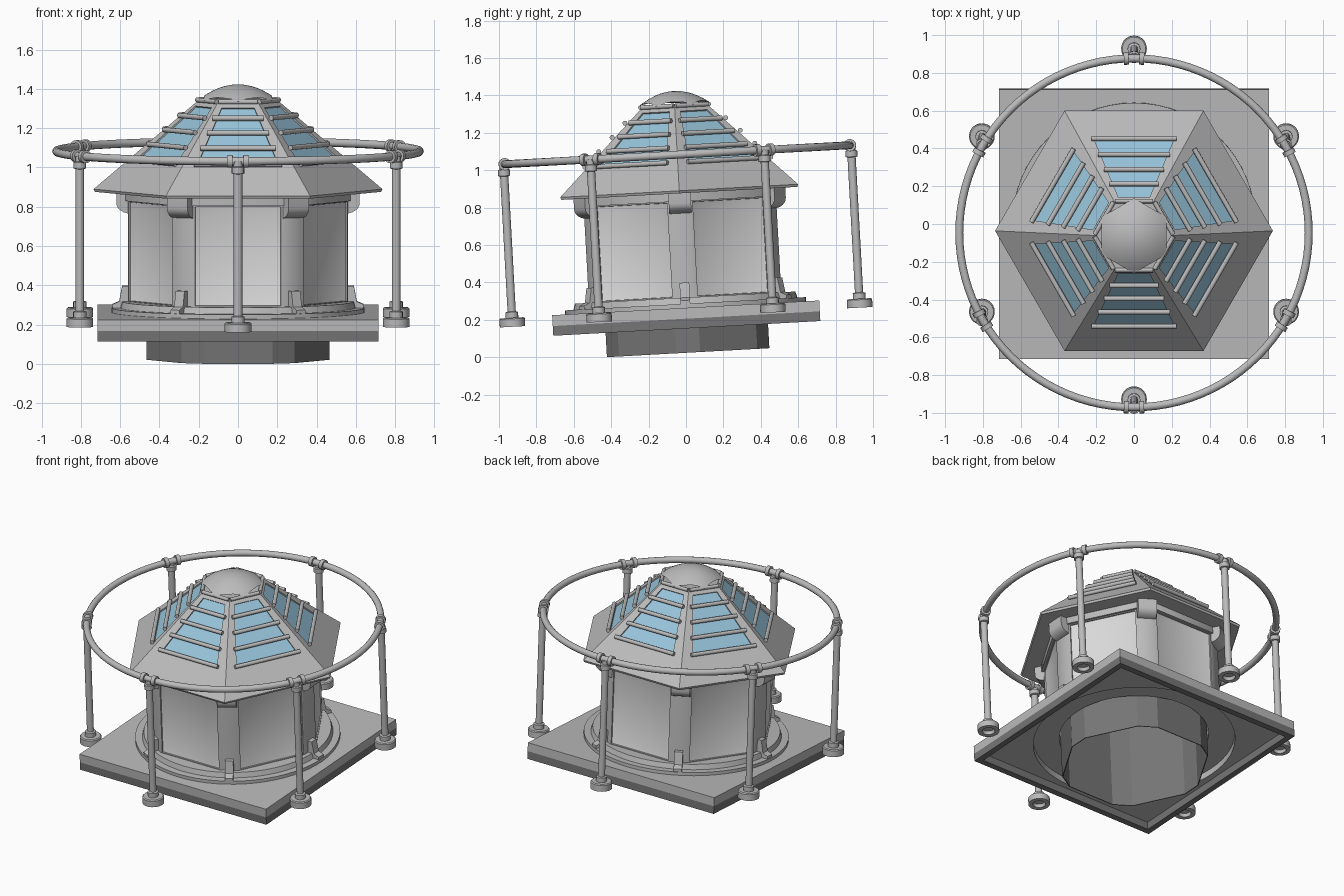
import bpy, bmesh, math
from mathutils import Matrix, Vector

if "Cube" in bpy.data.objects:
    bpy.data.objects.remove(bpy.data.objects["Cube"])

# whole model leans slightly about the x axis
LEAN = Matrix.Translation((0, 0.0115, 0.024)) @ Matrix.Rotation(0.055, 4, 'X')
SIX = [math.radians(30 + 60 * k) for k in range(6)]      # wall / post directions
CORNERS = [math.radians(60 * k) for k in range(6)]       # hexagon corner directions


def material(name, rgb):
    m = bpy.data.materials.new(name)
    m.diffuse_color = (*rgb, 1)
    m.use_nodes = True
    m.node_tree.nodes["Principled BSDF"].inputs["Base Color"].default_value = m.diffuse_color
    return m


GREY = material("grey", (0.50, 0.50, 0.50))
DARK = material("dark_grey", (0.18, 0.18, 0.18))
LIGHT = material("light_grey", (0.70, 0.70, 0.70))
GLASS = material("blue_glass", (0.31, 0.55, 0.70))


def finish(name, bm, angle=35, mats=(GREY,)):
    bmesh.ops.remove_doubles(bm, verts=bm.verts, dist=1e-5)
    bmesh.ops.recalc_face_normals(bm, faces=bm.faces)
    me = bpy.data.meshes.new(name)
    bm.to_mesh(me)
    bm.free()
    for m in mats:
        me.materials.append(m)
    for p in me.polygons:
        p.use_smooth = True
    me.set_sharp_from_angle(angle=math.radians(angle))
    ob = bpy.data.objects.new(name, me)
    bpy.context.collection.objects.link(ob)
    ob.matrix_world = LEAN
    return ob


def loft(bm, rings, closed=False, caps=False):
    """Skin a list of equally long point loops."""
    vs = [[bm.verts.new(p) for p in r] for r in rings]
    n = len(vs[0])
    last = len(vs) if closed else len(vs) - 1
    for i in range(last):
        a, b = vs[i], vs[(i + 1) % len(vs)]
        for j in range(n):
            bm.faces.new((a[j], a[(j + 1) % n], b[(j + 1) % n], b[j]))
    if caps:
        bm.faces.new(vs[0])
        bm.faces.new(vs[-1])


def circle(r, z, n=32, at=(0, 0)):
    return [(at[0] + r * math.cos(2 * math.pi * i / n),
             at[1] + r * math.sin(2 * math.pi * i / n), z) for i in range(n)]


def square(h, z, n=64):
    pts = []
    for x, y, _ in circle(1, 0, n):
        s = h / max(abs(x), abs(y))
        pts.append((x * s, y * s, z))
    return pts


def cut_hex(a, c, z):
    """Hexagon of apothem a with its corners cut off at radius c."""
    w = (a / math.cos(math.pi / 6) - c) * math.tan(math.pi / 3)
    return [(c * math.cos(t) - s * w * math.sin(t), c * math.sin(t) + s * w * math.cos(t), z)
            for t in CORNERS for s in (-1, 1)]


def polar(t, d, s, z):
    """Point at distance d in direction t, shifted sideways by s."""
    return Vector((d * math.cos(t) - s * math.sin(t), d * math.sin(t) + s * math.cos(t), z))


def rod(bm, a, b, r, n=12):
    v = b - a
    m = Matrix.Translation((a + b) / 2) @ v.to_track_quat('Z', 'Y').to_matrix().to_4x4()
    bmesh.ops.create_cone(bm, cap_ends=True, segments=n, radius1=r, radius2=r,
                          depth=v.length, matrix=m)


def sweep_profile(bm, t, prof, w):
    """Extrude a (distance, height) profile sideways to width 2w."""
    loft(bm, [[polar(t, d, s, z) for d, z in prof] for s in (-w, w)], caps=True)


# square base plate with a round opening, and the dark skirt below it
bm = bmesh.new()
loft(bm, [square(0.715, 0.24), square(0.715, 0.182), circle(0.635, 0.182, 64), circle(0.635, 0.24, 64)], closed=True)
finish("base_plate", bm)
bm = bmesh.new()
loft(bm, [square(0.715, 0.182), square(0.715, 0.13), square(0.675, 0.13), square(0.675, 0.182)], closed=True)
finish("base_skirt", bm, mats=(DARK,))

# stepped round plinth
bm = bmesh.new()
loft(bm, [circle(r, z, 64) for r, z in
          ((0.47, 0.225), (0.645, 0.225), (0.645, 0.262), (0.60, 0.262), (0.59, 0.295), (0.47, 0.295))], closed=True)
finish("round_plinth", bm)

# inner drum, open below
bm = bmesh.new()
loft(bm, [cut_hex(0.435, 0.465, 0), cut_hex(0.435, 0.465, 0.86),
          cut_hex(0.43, 0.46, 0.86), cut_hex(0.43, 0.46, 0)], closed=True)
finish("inner_drum", bm, 20, (DARK,))

# walls with light dished panels
bm = bmesh.new()
loft(bm, [cut_hex(0.515, 0.56, 0.29), cut_hex(0.515, 0.56, 0.815)])
bmesh.ops.recalc_face_normals(bm, faces=bm.faces)
panels = [f for f in bm.faces if f.calc_area() > 0.15]
bmesh.ops.inset_individual(bm, faces=panels, thickness=0.014, depth=0)
bmesh.ops.inset_individual(bm, faces=panels, thickness=0.002, depth=-0.008)
slopes = bmesh.ops.inset_individual(bm, faces=panels, thickness=0.05, depth=-0.014)["faces"]
for f in panels + slopes:
    f.material_index = 1
finish("walls", bm, mats=(GREY, LIGHT))

# beam under the roof
bm = bmesh.new()
loft(bm, [cut_hex(0.43, 0.47, 0.81), cut_hex(0.53, 0.573, 0.81),
          cut_hex(0.53, 0.573, 0.87), cut_hex(0.43, 0.47, 0.87)], closed=True)
finish("top_beam", bm)

# brackets under the eave and clips at the wall foot
for i, t in enumerate(CORNERS):
    bm = bmesh.new()
    arc = [(0.545 + 0.075 * math.sin(u), 0.80 - 0.055 * math.cos(u))
           for u in (j * math.pi / 12 for j in range(7))]
    sweep_profile(bm, t, arc + [(0.62, 0.86), (0.545, 0.86)], 0.06)
    finish(f"eave_bracket_{i + 1}", bm)
    bm = bmesh.new()
    sweep_profile(bm, t, [(0.55, 0.25), (0.64, 0.25), (0.64, 0.28), (0.605, 0.295),
                          (0.59, 0.375), (0.55, 0.375)], 0.026)
    finish(f"foot_clip_{i + 1}", bm)

# hexagonal roof with recessed windows
TAN = math.tan(math.pi / 6)
EAVE = 0.637


def roof_z(d):
    return 0.867 + (EAVE - d) * 0.98


bm = bmesh.new()
for t in SIX:
    def quad(pts, mat=0):
        bm.faces.new([bm.verts.new(p) for p in pts]).material_index = mat

    def trapezoid(d0, w0, d1, w1, drop=0.0):
        return [polar(t, d - drop, s, roof_z(d) - drop)
                for d, s in ((d0, -w0), (d0, w0), (d1, w1), (d1, -w1))]
    outer = trapezoid(EAVE, EAVE * TAN, 0.175, 0.175 * TAN)
    hole = trapezoid(0.49, 0.21, 0.203, 0.083)
    pane = trapezoid(0.49, 0.21, 0.203, 0.083, 0.006)
    for j in range(4):
        k = (j + 1) % 4
        quad((outer[j], outer[k], hole[k], hole[j]))
        quad((hole[j], hole[k], pane[k], pane[j]))
    quad(pane, 1)
    # eave lip and soffit
    edge = [[polar(t, d, s * d * TAN, z) for s in (-1, 1)]
            for d, z in ((EAVE, 0.867), (EAVE - 0.006, 0.853), (0.43, 0.857))]
    for a, b in zip(edge, edge[1:]):
        quad((a[0], a[1], b[1], b[0]))
bm.faces.new([bm.verts.new(polar(t, 0.175 / math.cos(math.pi / 6), 0, roof_z(0.175))) for t in CORNERS])
finish("roof", bm, 20, (GREY, GLASS))

# window bars and the bars around the dome
for i, t in enumerate(SIX):
    bm = bmesh.new()
    for d, w in ((0.49, 0.225), (0.41, 0.19), (0.335, 0.158), (0.262, 0.13)):
        z = roof_z(d) + 0.009
        rod(bm, polar(t, d + 0.008, -w, z), polar(t, d + 0.008, w, z), 0.013)
    rod(bm, polar(t, 0.183, -0.1, 1.322), polar(t, 0.183, 0.1, 1.322), 0.012)
    finish(f"window_bars_{i + 1}", bm)

# dome on top, trimmed to the hexagon
bm = bmesh.new()
rings = []
for r in (0.2, 0.18, 0.155, 0.13, 0.1, 0.07, 0.04, 0.012):
    ring = []
    for x, y, _ in circle(1, 0, 48):
        off = (math.atan2(y, x) - math.pi / 6 + math.pi / 6) % (math.pi / 3) - math.pi / 6
        q = min(r, 0.172 / math.cos(math.pi / 6 - abs(off))) - 1e-3 * (0.2 - r)
        ring.append((x * q, y * q, 1.401 - 0.078 * (q / 0.2) ** 2))
    rings.append(ring)
loft(bm, rings, caps=True)
finish("dome", bm, 50)

# round handrail
bm = bmesh.new()
loft(bm, [circle(0.925 + 0.021 * math.cos(u), 1.06 + 0.021 * math.sin(u), 96)
          for u in (j * math.pi / 6 for j in range(12))], closed=True)
finish("handrail", bm)

# posts with feet and rail collars
POST = ((0.034, 0.225), (0.034, 0.268), (0.022, 0.272), (0.022, 0.995), (0.032, 0.998),
        (0.032, 1.03), (0.023, 1.034), (0.023, 1.06))
FOOT = ((0.035, 0.238), (0.062, 0.238), (0.068, 0.232), (0.068, 0.19), (0.04, 0.19), (0.035, 0.212))
for i, t in enumerate(SIX):
    at = polar(t, 0.93, 0, 0)
    bm = bmesh.new()
    loft(bm, [circle(r, z, 16, at) for r, z in POST], caps=True)
    finish(f"post_{i + 1}", bm)
    bm = bmesh.new()
    loft(bm, [circle(r, z, 28, at) for r, z in FOOT], caps=True)
    finish(f"post_foot_{i + 1}", bm)
    bm = bmesh.new()
    for s in (-1, 1):
        u = t + s * 0.044
        rod(bm, polar(u, 0.925, -0.013, 1.06), polar(u, 0.925, 0.013, 1.06), 0.033, 16)
    finish(f"rail_collars_{i + 1}", bm)
